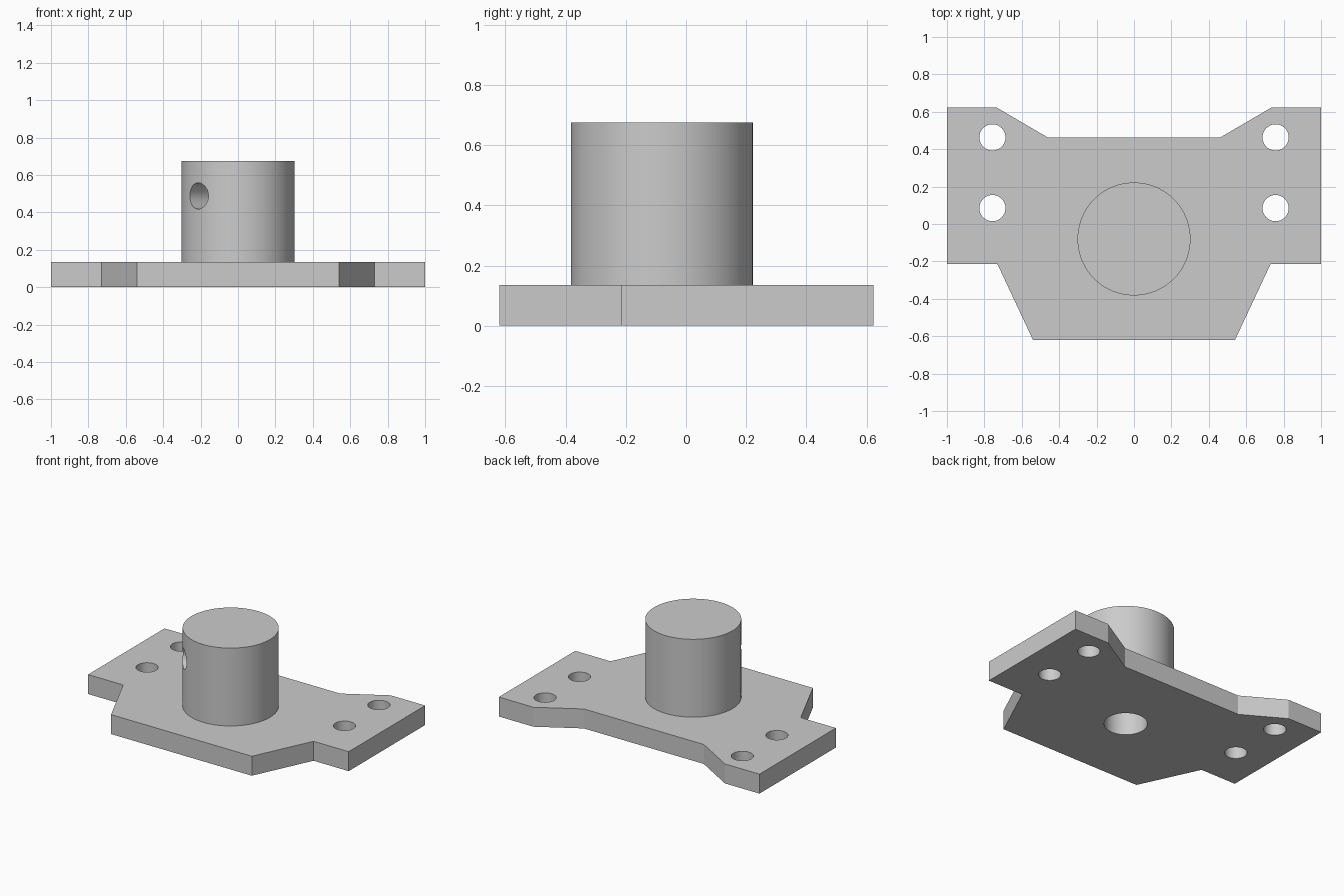
import bpy
import bmesh
import math
from mathutils import Matrix, Vector

if "Cube" in bpy.data.objects:
    bpy.data.objects.remove(bpy.data.objects["Cube"], do_unlink=True)

THICK, TOP = 0.135, 0.675      # plate thickness, boss top
AXIS_Y, RADIUS = -0.08, 0.302  # boss axis and radius

grey = bpy.data.materials.new("plain grey")
grey.use_nodes = True
grey.diffuse_color = (0.6, 0.6, 0.6, 1)
grey.node_tree.nodes["Principled BSDF"].inputs["Base Color"].default_value = grey.diffuse_color


def finish(name, bm):
    bmesh.ops.recalc_face_normals(bm, faces=bm.faces)
    mesh = bpy.data.meshes.new(name)
    bm.to_mesh(mesh)
    bm.free()
    mesh.materials.append(grey)
    obj = bpy.data.objects.new(name, mesh)
    bpy.context.collection.objects.link(obj)
    return obj


def cylinder(name, start, end, radius, sides=64):
    start, end = Vector(start), Vector(end)
    axis = end - start
    turn = axis.to_track_quat("Z", "Y").to_matrix().to_4x4()
    bm = bmesh.new()
    bmesh.ops.create_cone(bm, cap_ends=True, segments=sides, radius1=radius, radius2=radius,
                          depth=axis.length,
                          matrix=Matrix.Translation((start + end) / 2) @ turn)
    return finish(name, bm)


def combine(target, tool, operation):
    mod = target.modifiers.new(tool.name, "BOOLEAN")
    mod.operation = operation
    mod.solver = "EXACT"
    mod.object = tool
    bpy.context.view_layer.objects.active = target
    bpy.ops.object.modifier_apply(modifier=mod.name)
    bpy.data.objects.remove(tool, do_unlink=True)


# Base plate: mirrored half outline, extruded upwards
half = [(0.54, -0.62), (0.73, -0.215), (1, -0.215), (1, 0.623), (0.735, 0.623), (0.46, 0.462)]
outline = half + [(-x, y) for x, y in reversed(half)]
bm = bmesh.new()
face = bm.faces.new([bm.verts.new((x, y, 0)) for x, y in outline])
extruded = bmesh.ops.extrude_face_region(bm, geom=[face])["geom"]
bmesh.ops.translate(bm, vec=(0, 0, THICK),
                    verts=[v for v in extruded if isinstance(v, bmesh.types.BMVert)])
bracket = finish("mounting_bracket", bm)

# Round boss, sunk into the plate
combine(bracket, cylinder("boss", (0, AXIS_Y, THICK / 2), (0, AXIS_Y, TOP), RADIUS, 96), "UNION")

# Four screw holes
for x in (-0.757, 0.757):
    for y in (0.085, 0.463):
        combine(bracket, cylinder("screw_hole", (x, y, -0.1), (x, y, THICK + 0.1), 0.07, 48),
                "DIFFERENCE")

# Blind shaft bore from below, met by a slanting set screw hole
combine(bracket, cylinder("shaft_bore", (0, AXIS_Y, -0.1), (0, AXIS_Y, 0.6), 0.135), "DIFFERENCE")
combine(bracket, cylinder("set_screw_hole", (0, AXIS_Y, 0.488),
                          (-0.4, AXIS_Y - 0.4, 0.488), 0.07, 48), "DIFFERENCE")

# Smooth round walls, keep crisp edges
bpy.ops.object.select_all(action="DESELECT")
bracket.select_set(True)
bpy.context.view_layer.objects.active = bracket
bpy.ops.object.shade_smooth_by_angle(angle=math.radians(30))
